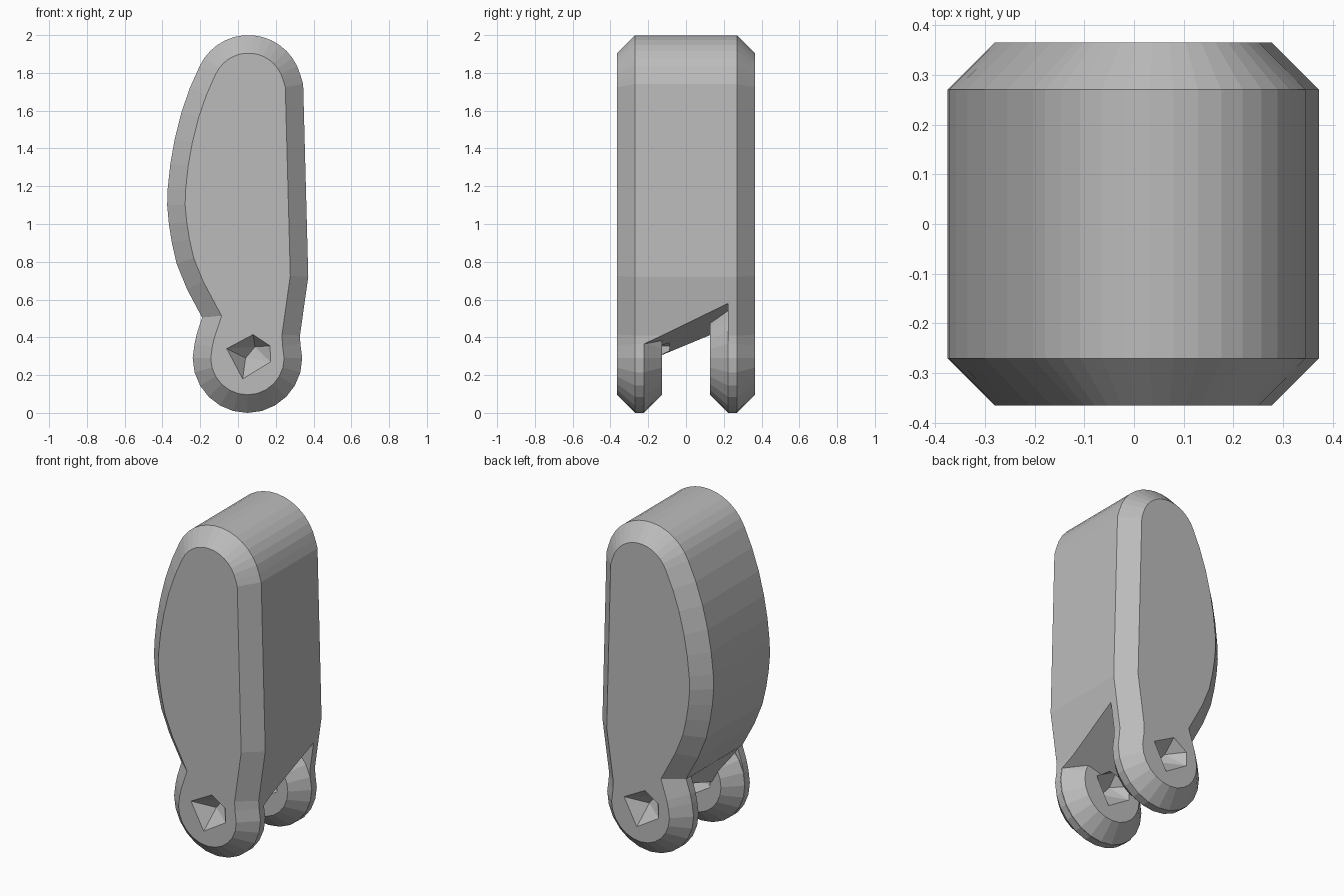
import bpy, bmesh, math
from mathutils import Vector

default = bpy.data.objects.get("Cube")
if default:
    bpy.data.objects.remove(default, do_unlink=True)

# Single grey material
grey = bpy.data.materials.new("plain grey")
grey.use_nodes = True
COLOUR = (0.5, 0.5, 0.5, 1.0)
grey.diffuse_color = COLOUR
grey.node_tree.nodes["Principled BSDF"].inputs["Base Color"].default_value = COLOUR

DEPTH, CHAMFER = 0.365, 0.095        # half depth along y, edge chamfer
LUG_X, LUG_Z, LUG_R = 0.05, 0.29, 0.29


def finish(bm, name):
    bmesh.ops.recalc_face_normals(bm, faces=bm.faces)
    mesh = bpy.data.meshes.new(name)
    bm.to_mesh(mesh)
    bm.free()
    mesh.materials.append(grey)
    obj = bpy.data.objects.new(name, mesh)
    bpy.context.scene.collection.objects.link(obj)
    return obj


def arc(cx, cz, r, start, end, step):
    return [(cx + r * math.cos(math.radians(a)), cz + r * math.sin(math.radians(a)))
            for a in range(start, end + 1, step)]


def inset(points, d):
    """Mitred inward offset of a counter-clockwise outline."""
    result = []
    for i, p in enumerate(points):
        p = Vector(p)
        a = (p - Vector(points[i - 1])).normalized()
        b = (Vector(points[(i + 1) % len(points)]) - p).normalized()
        na, nb = Vector((-a.y, a.x)), Vector((-b.y, b.x))
        result.append(tuple(p + (na + nb) * (d / (1 + na.dot(nb)))))
    return result


def loft(name, sections):
    """Join equal-length xz outlines given as (y, points), and cap both ends."""
    bm = bmesh.new()
    rings = [[bm.verts.new((x, y, z)) for x, z in pts] for y, pts in sections]
    for r0, r1 in zip(rings, rings[1:]):
        for i in range(len(r0)):
            bm.faces.new((r0[i - 1], r0[i], r1[i], r1[i - 1]))
    bm.faces.new(rings[0])
    bm.faces.new(rings[-1])
    return finish(bm, name)


def hull(name, points):
    bm = bmesh.new()
    for p in points:
        bm.verts.new(p)
    bmesh.ops.convex_hull(bm, input=bm.verts[:])
    return finish(bm, name)


def combine(target, tool, operation):
    """Apply a boolean and discard the helper."""
    tool.hide_render = True
    mod = target.modifiers.new("shape", 'BOOLEAN')
    mod.operation = operation
    mod.solver = 'EXACT'
    mod.object = tool
    bpy.context.view_layer.objects.active = target
    bpy.ops.object.modifier_apply(modifier=mod.name)
    bpy.data.objects.remove(tool, do_unlink=True)


# Body: bulged on one side, nearly straight on the other, rounded lug below
outline = [(0.328, 0.41), (0.372, 0.72), (0.345, 1.74)]
outline += arc(0.055, 1.715, 0.285, 15, 155, 10)
outline += [(-0.255, 1.72), (-0.30, 1.59), (-0.335, 1.45), (-0.358, 1.32),
            (-0.372, 1.19), (-0.375, 1.10), (-0.366, 1.00), (-0.35, 0.90),
            (-0.325, 0.79), (-0.27, 0.655), (-0.19, 0.505), (-0.218, 0.42)]
outline += arc(LUG_X, LUG_Z, LUG_R, 165, 375, 15)
inner = inset(outline, CHAMFER)
body = loft("forked_body", [(-DEPTH, inner), (-DEPTH + CHAMFER, outline),
                            (DEPTH - CHAMFER, outline), (DEPTH, inner)])

# Fork gap with a roof sloping up to the back and to the straight side
Y0, Y1 = -0.225, 0.222
corners = [(x, y) for x in (-0.7, 0.7) for y in (Y0, Y1)]
gap = [(x, y, -0.3) for x, y in corners]
gap += [(x, y, 0.37 + 0.47 * (y + 0.22) + 0.25 * (x - 0.345)) for x, y in corners]
combine(body, hull("gap_cutter", gap), 'DIFFERENCE')

# Slanted underside on the bulged side
under = [(-0.195, 0.513), (-0.06, 0.262), (-0.06, -0.2), (-0.6, -0.2), (-0.6, 0.513)]
combine(body, loft("underside_cutter", [(Y0, under), (Y1, under)]), 'DIFFERENCE')

# Chamfered inner halves of the two lugs
for side in (-1, 1):
    rings = [(0.245, 0.284), (0.222, 0.289), (0.128, 0.195)]
    pts = [(x, side * y, z) for y, r in rings
           for x, z in arc(LUG_X, LUG_Z, r, 0, 345, 15)]
    combine(body, hull("lug_cap", pts), 'UNION')

# Faceted sockets on both faces of each lug
RIM = [(-0.06, 0.34), (0.08, 0.415), (0.17, 0.355), (0.172, 0.27), (0.025, 0.18)]


def socket(y, out, depth):
    flip = -out                     # turned half round on faces that look back
    place = lambda x: LUG_X + flip * (x - LUG_X)
    pts = [(place(x), y + out * o, z) for x, z in RIM for o in (0, 0.04)]
    pts += [(place(0.04), y - out * depth, 0.29), (place(0.09), y - out * depth * 0.9, 0.35)]
    combine(body, hull("socket_cutter", pts), 'DIFFERENCE')


for side in (-1, 1):
    socket(side * DEPTH, side, 0.10)
    socket(side * 0.128, -side, 0.08)
